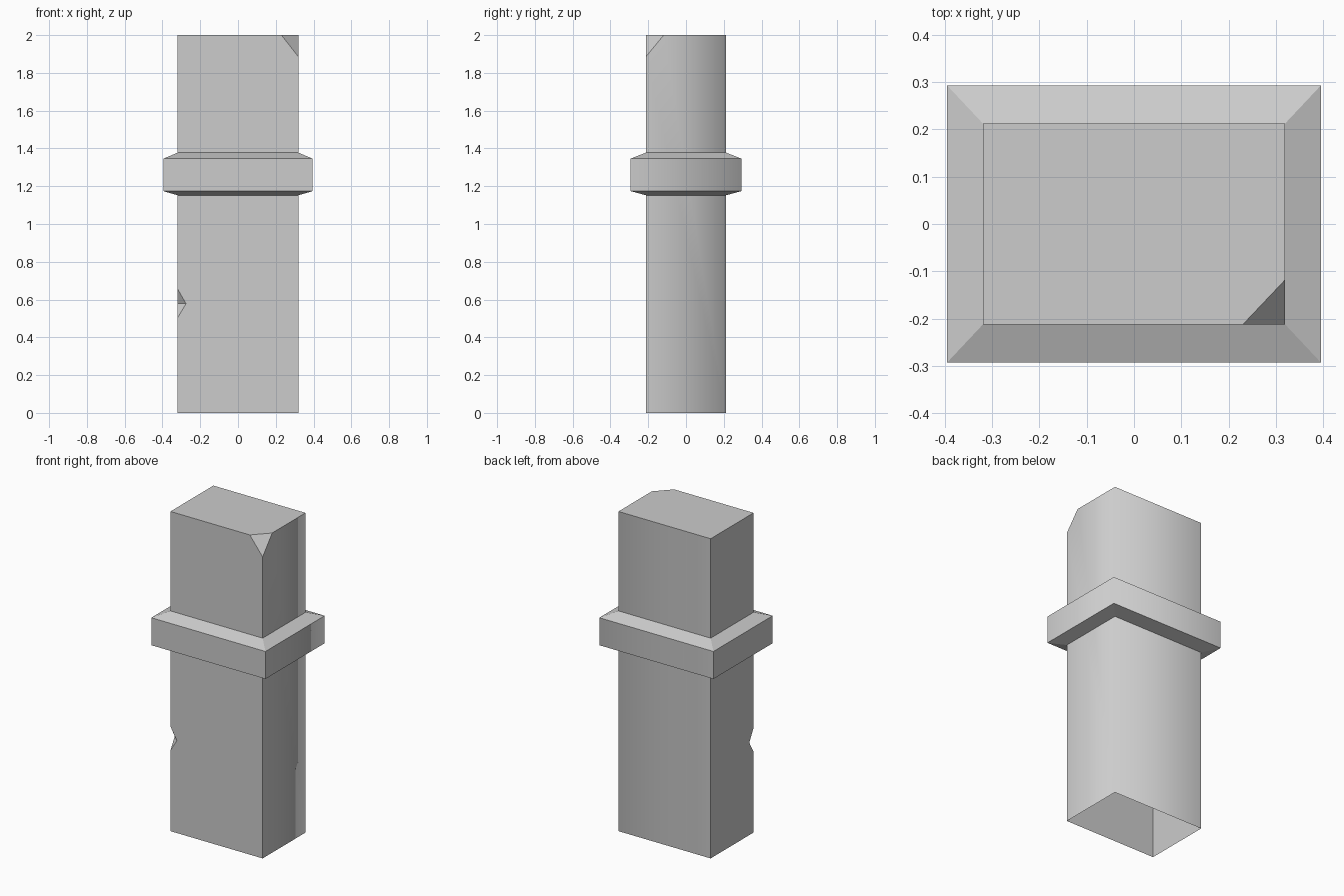
import bpy, bmesh

if "Cube" in bpy.data.objects:
    bpy.data.objects.remove(bpy.data.objects["Cube"])

W, D, H = 0.319, 0.212, 2.0      # column half width, half depth, height
BW, BD = 0.395, 0.293            # band half width, half depth

stone = bpy.data.materials.new("plain grey")
stone.diffuse_color = (0.604, 0.604, 0.604, 1.0)
stone.use_nodes = True
stone.node_tree.nodes["Principled BSDF"].inputs["Base Color"].default_value = stone.diffuse_color


def finish(name, bm):
    """Make the object: edges sharp, except the soft back right upright edge."""
    bmesh.ops.recalc_face_normals(bm, faces=bm.faces)
    for f in bm.faces:
        f.smooth = True
    for e in bm.edges:
        upright = abs(e.verts[0].co.z - e.verts[1].co.z) > 0.1
        soft = upright and all(v.co.x > W - 0.001 and v.co.y > D - 0.001 for v in e.verts)
        e.smooth = soft
    mesh = bpy.data.meshes.new(name)
    bm.to_mesh(mesh)
    bm.free()
    mesh.materials.append(stone)
    ob = bpy.data.objects.new(name, mesh)
    bpy.context.collection.objects.link(ob)
    return ob


def ring(bm, w, d, z):
    """Four corners: front left, front right, back right, back left."""
    return [bm.verts.new((x, y, z)) for x, y in ((-w, -d), (w, -d), (w, d), (-w, d))]


# Column: hollow, open at the bottom, with a chipped top corner and a nicked edge
bm = bmesh.new()
fl, fr, br, bl = ring(bm, W, D, 0)
top_fl = bm.verts.new((-W, -D, H))
top_br = bm.verts.new((W, D, H))
top_bl = bm.verts.new((-W, D, H))
chip_front = bm.verts.new((0.23, -D, H))
chip_side = bm.verts.new((W, -0.118, H))
chip_low = bm.verts.new((W, -D, 1.886))
nick_top = bm.verts.new((-W, -D, 0.655))
nick_low = bm.verts.new((-W, -D, 0.505))
nick_front = bm.verts.new((-0.275, -D, 0.578))
nick_side = bm.verts.new((-W, -D + 0.042, 0.578))
for face in (
    (fl, fr, chip_low, chip_front, top_fl, nick_top, nick_front, nick_low),   # front
    (fr, br, top_br, chip_side, chip_low),                                    # right
    (br, bl, top_bl, top_br),                                                 # back
    (bl, fl, nick_low, nick_side, nick_top, top_fl, top_bl),                  # left
    (top_fl, chip_front, chip_side, top_br, top_bl),                          # top
    (chip_low, chip_side, chip_front),                                        # chip
    (nick_top, nick_side, nick_front),                                        # nick, upper
    (nick_low, nick_front, nick_side),                                        # nick, lower
):
    bm.faces.new(face)
finish("column", bm)

# Band: bevelled collar around the column
bm = bmesh.new()
rings = [ring(bm, *r) for r in ((W, D, 1.152), (BW, BD, 1.174), (BW, BD, 1.346), (W, D, 1.378))]
for a, b in zip(rings, rings[1:]):
    for i in range(4):
        j = (i + 1) % 4
        bm.faces.new((a[i], a[j], b[j], b[i]))
# The collar is open inside, so orient its faces outward by the lower-to-upper ring order
finish("band", bm)
